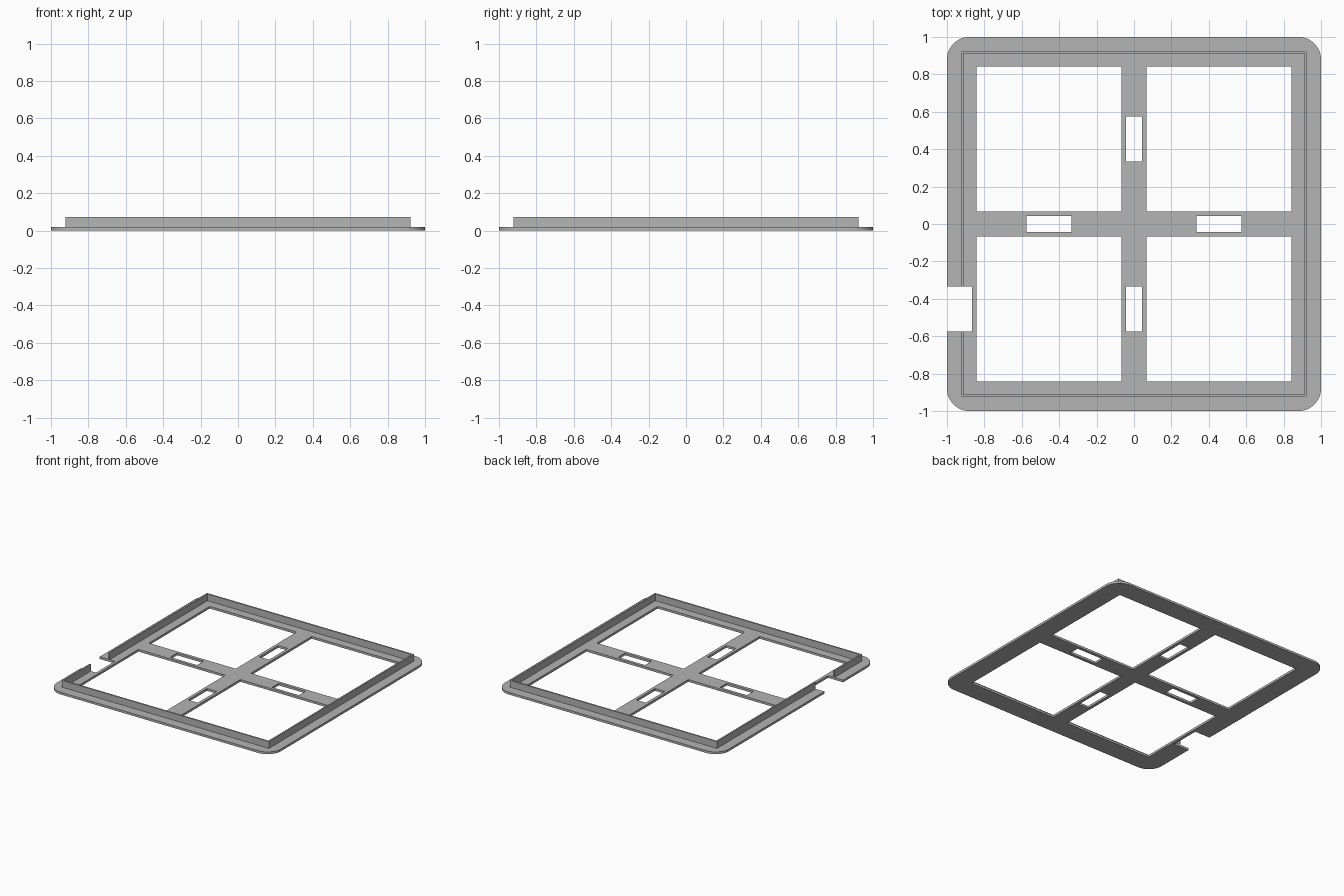
import bpy
import bmesh
from math import cos, sin, radians

cube = bpy.data.objects.get("Cube")
if cube:
    bpy.data.objects.remove(cube, do_unlink=True)

grey = bpy.data.materials.new("mid grey")
grey.use_nodes = True
colour = (0.46, 0.46, 0.46, 1)
grey.diffuse_color = colour
grey.node_tree.nodes["Principled BSDF"].inputs["Base Color"].default_value = colour

PLATE = 0.018                    # plate thickness
TOP = 0.073                      # top of the rim
RADIUS = 0.12                    # plate corner radius
BAR = 0.067                      # half width of the cross bars
OPEN = 0.842                     # outer limit of the windows
RIM, RIM_IN = 0.923, 0.911       # rim outside and inside
NEAR, FAR = 0.334, 0.574         # span of slots and side notch
SLOT = 0.043                     # half width of the slots
NOTCH = 0.865                    # depth limit of the side notch


def rect(x0, x1, y0, y1):
    return [(x0, y0), (x1, y0), (x1, y1), (x0, y1)]


def slab(name, loops, z0, z1):
    """Flat outline with holes, extruded from z0 to z1 as a mesh."""
    curve = bpy.data.curves.new(name, "CURVE")
    curve.dimensions = "2D"
    curve.fill_mode = "BOTH"
    curve.extrude = (z1 - z0) / 2
    for loop in loops:
        spline = curve.splines.new("POLY")
        spline.points.add(len(loop) - 1)
        spline.use_cyclic_u = True
        for point, (x, y) in zip(spline.points, loop):
            point.co = (x, y, 0, 1)
    temp = bpy.data.objects.new(name + " outline", curve)
    bpy.context.collection.objects.link(temp)
    graph = bpy.context.evaluated_depsgraph_get()
    mesh = bpy.data.meshes.new_from_object(temp.evaluated_get(graph))
    bpy.data.objects.remove(temp, do_unlink=True)
    bpy.data.curves.remove(curve)

    # Weld the caps to the sides and lift to height
    bm = bmesh.new()
    bm.from_mesh(mesh)
    bmesh.ops.remove_doubles(bm, verts=bm.verts, dist=0.0001)
    bmesh.ops.translate(bm, verts=bm.verts, vec=(0, 0, (z0 + z1) / 2))
    bmesh.ops.recalc_face_normals(bm, faces=bm.faces)
    for face in bm.faces:
        face.smooth = False
        face.material_index = 0
    bm.to_mesh(mesh)
    bm.free()
    mesh.materials.clear()
    mesh.materials.append(grey)
    mesh.name = name
    obj = bpy.data.objects.new(name, mesh)
    bpy.context.collection.objects.link(obj)
    return obj


# Plate outline: notch on the -x side, then rounded corners anticlockwise
outline = [(-1, -NEAR), (-NOTCH, -NEAR), (-NOTCH, -FAR), (-1, -FAR)]
c = 1 - RADIUS
for start, cx, cy in ((180, -c, -c), (270, c, -c), (0, c, c), (90, -c, c)):
    for step in range(13):
        a = radians(start + step * 7.5)
        outline.append((cx + RADIUS * cos(a), cy + RADIUS * sin(a)))

# Four windows and four slots in the cross bars
holes = []
for sx in (-1, 1):
    for sy in (-1, 1):
        xs = sorted((sx * BAR, sx * OPEN))
        ys = sorted((sy * BAR, sy * OPEN))
        holes.append(rect(*xs, *ys))
    span = sorted((sx * NEAR, sx * FAR))
    holes.append(rect(*span, -SLOT, SLOT))
    holes.append(rect(-SLOT, SLOT, *span))
slab("base_plate", [outline] + holes, 0, PLATE)

# Thin upright rim, interrupted at the notch
def rim_path(r):
    return [(-r, -FAR), (-r, -r), (r, -r), (r, r), (-r, r), (-r, -NEAR)]


slab("upright_rim", [rim_path(RIM) + rim_path(RIM_IN)[::-1]], PLATE, TOP)
